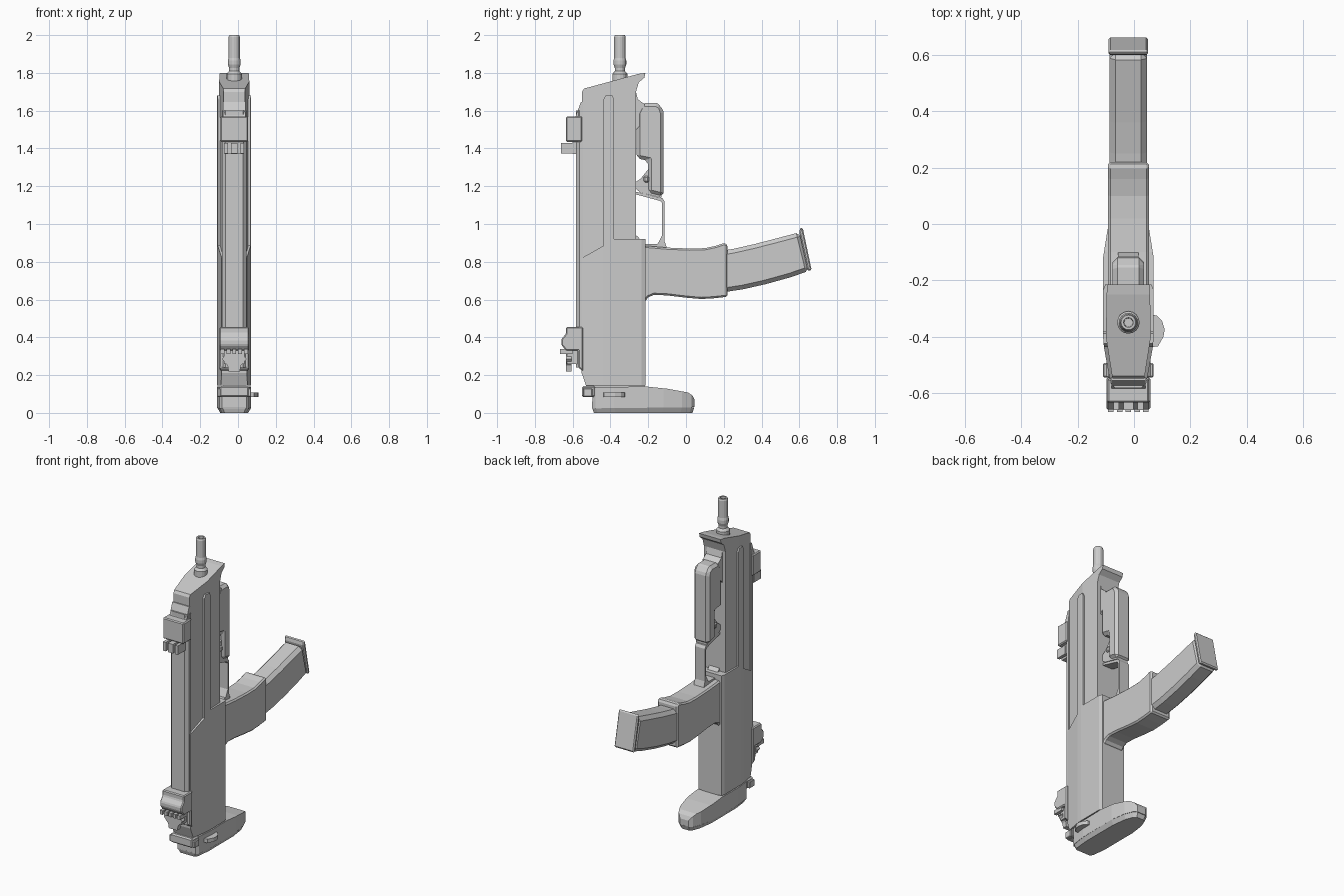
import bpy, bmesh
from math import cos, sin, pi

CX = -0.02      # symmetry plane of the prop


def make(name, bm):
    bmesh.ops.recalc_face_normals(bm, faces=bm.faces[:])
    me = bpy.data.meshes.new(name)
    bm.to_mesh(me)
    bm.free()
    ob = bpy.data.objects.new(name, me)
    bpy.context.collection.objects.link(ob)
    return ob


def loft(name, rings):
    bm = bmesh.new()
    vs = [[bm.verts.new(p) for p in r] for r in rings]
    n = len(rings[0])
    for a, b in zip(vs, vs[1:]):
        for i in range(n):
            j = (i + 1) % n
            bm.faces.new((a[i], a[j], b[j], b[i]))
    bm.faces.new(vs[0])
    bm.faces.new(vs[-1])
    return make(name, bm)


def side(name, pts, half, bevel=0, x=CX, angle=0.6):
    """Extrude a (y, z) profile sideways."""
    ob = loft(name, [[(x + s * half, y, z) for y, z in pts] for s in (-1, 1)])
    if bevel:
        m = ob.modifiers.new("chamfer", 'BEVEL')
        m.width, m.segments, m.limit_method, m.angle_limit = bevel, 1, 'ANGLE', angle
    return ob


def box(name, y0, y1, z0, z1, half, bevel=0, x=CX):
    return side(name, [(y0, z0), (y1, z0), (y1, z1), (y0, z1)], half, bevel, x)


def plan(widths):
    """Mirror a list of (y, half width) into a closed plan outline."""
    return [(CX + h, y) for y, h in widths] + [(CX - h, y) for y, h in reversed(widths)]


def combine(ob, cutter, op):
    m = ob.modifiers.new("cut", 'BOOLEAN')
    m.object, m.operation, m.solver = cutter, op, 'EXACT'
    dg = bpy.context.evaluated_depsgraph_get()
    me = bpy.data.meshes.new_from_object(ob.evaluated_get(dg))
    ob.modifiers.clear()
    ob.data = me
    bpy.data.objects.remove(cutter)
    return ob


def shell(name, pts, widths):
    """Side profile intersected with a plan outline."""
    p = plan(widths)
    cutter = loft("plan_cutter", [[(x, y, z) for x, y in p] for z in (-0.5, 2.5)])
    return combine(side(name, pts, 0.3), cutter, 'INTERSECT')


def lathe(name, prof, y, n=16):
    return loft(name, [[(CX + r * cos(2 * pi * i / n), y + r * sin(2 * pi * i / n), z)
                        for i in range(n)] for r, z in prof])


# upper body with the sloped nose
shell("upper_body",
      [(-0.55, 0.3), (-0.265, 0.3), (-0.265, 1.70), (-0.25, 1.75), (-0.22, 1.775),
       (-0.215, 1.80), (-0.25, 1.795), (-0.54, 1.717), (-0.55, 1.70)],
      [(-0.56, 0.055), (-0.40, 0.080), (-0.20, 0.076)])

# lower shell with its raised tongue on both sides
shell("lower_shell",
      [(-0.552, 0.82), (-0.552, 0.21), (-0.53, 0.145), (-0.215, 0.145), (-0.215, 0.92),
       (-0.38, 0.92), (-0.38, 1.66), (-0.39, 1.68), (-0.425, 1.68), (-0.437, 1.66),
       (-0.437, 0.885)],
      [(-0.56, 0.065), (-0.437, 0.087), (-0.40, 0.090), (-0.235, 0.090), (-0.21, 0.080)])
box("stock_neck", -0.53, -0.22, 0.12, 0.16, 0.06)

# rail along the front
rail = [(CX + a, y) for a, y in ((0.064, -0.545), (0.064, -0.565), (0.046, -0.583),
                                 (-0.046, -0.583), (-0.064, -0.565), (-0.064, -0.545))]
loft("front_rail", [[(x, y, z) for x, y in rail] for z in (0.24, 1.60)])

# barrel with an open bore
lathe("barrel", [(0.040, 1.74), (0.040, 1.795), (0.027, 1.81), (0.027, 1.825), (0.034, 1.845),
                 (0.034, 1.865), (0.030, 1.88), (0.030, 1.99), (0.026, 2.0), (0.017, 2.0),
                 (0.015, 1.92)], -0.35)

# folded foregrip and its hinge
side("foregrip",
     [(-0.235, 1.64), (-0.155, 1.64), (-0.13, 1.625), (-0.118, 1.59), (-0.118, 1.145),
      (-0.20, 1.165), (-0.20, 1.335), (-0.262, 1.348), (-0.262, 1.59)], 0.056, 0.018)
side("foregrip_latch", [(-0.27, 1.19), (-0.24, 1.165), (-0.13, 1.14), (-0.13, 1.25),
                        (-0.20, 1.29), (-0.24, 1.24), (-0.27, 1.22)], 0.040)
box("latch_pin", -0.225, -0.195, 1.22, 1.255, 0.05, 0.008)
side("foregrip_hinge", [(-0.28, 1.74), (-0.265, 1.70), (-0.255, 1.66), (-0.22, 1.635),
                        (-0.22, 1.55), (-0.28, 1.48)], 0.055)

# trigger guard strip
outer = [(-0.27, 1.172), (-0.125, 1.137), (-0.114, 1.12), (-0.114, 0.91), (-0.10, 0.87),
         (-0.24, 0.86), (-0.27, 0.90)]
inner = [(-0.27, 1.158), (-0.136, 1.122), (-0.126, 1.11), (-0.126, 0.94), (-0.15, 0.895),
         (-0.22, 0.895), (-0.262, 0.94)]
side("trigger_guard", outer + inner[::-1], 0.036)

# grip
side("grip",
     [(-0.25, 0.90), (-0.215, 0.885), (-0.10, 0.875), (0.02, 0.87), (0.10, 0.872), (0.16, 0.885),
      (0.205, 0.90), (0.22, 0.89), (0.22, 0.615), (0.15, 0.607), (0.08, 0.603), (0.0, 0.61),
      (-0.10, 0.622), (-0.17, 0.625), (-0.20, 0.612), (-0.215, 0.59), (-0.25, 0.59)],
     0.073, 0.024)

# curved magazine and end plate
top = [(0.15, 0.852), (0.25, 0.868), (0.36, 0.893), (0.48, 0.924), (0.605, 0.957)]
bottom = [(0.655, 0.753), (0.55, 0.717), (0.42, 0.681), (0.30, 0.654), (0.15, 0.632)]
side("magazine", top + bottom, 0.067, 0.022)
side("magazine_plate", [(0.60, 0.955), (0.605, 0.982), (0.618, 0.980), (0.665, 0.757),
                        (0.645, 0.750)], 0.070, 0.012)

# butt pad with tapered sole
butt = [(-0.50, 0.062), (-0.48, 0.078), (-0.38, 0.090), (-0.12, 0.090), (-0.02, 0.074),
        (0.03, 0.052), (0.046, 0.030)]
shell("butt", [(-0.497, 0.024), (-0.495, 0.135), (-0.215, 0.14), (-0.10, 0.128), (0.01, 0.108),
               (0.034, 0.092), (0.048, 0.065), (0.046, 0.03)], butt)
p = plan(butt)
loft("butt_sole", [[(CX + (x - CX) * s, -0.225 + (y + 0.225) * t, z) for x, y in p]
                   for z, s, t in ((0.0, 0.82, 0.955), (0.028, 1, 0.99))])
box("butt_heel", -0.55, -0.48, 0.083, 0.142, 0.078, 0.008)

# sling loop on one side
tab = [(0.04, -0.44), (0.085, -0.435), (0.105, -0.40), (0.109, -0.375), (0.10, -0.345),
       (0.08, -0.325), (0.04, -0.32)]
loft("sling_tab", [[(x, y, z) for x, y in tab] for z in (0.083, 0.108)])

# front sight
side("front_sight_ramp", [(-0.545, 1.645), (-0.557, 1.645), (-0.588, 1.56), (-0.545, 1.56)], 0.06)
box("front_sight_block", -0.635, -0.55, 1.435, 1.57, 0.074, 0.006)
box("front_sight_base", -0.60, -0.56, 1.37, 1.44, 0.05)
for i, (dx, w) in enumerate(((-0.043, 0.010), (0, 0.018), (0.043, 0.010))):
    box(f"front_sight_post_{i}", -0.662, -0.59, 1.372, 1.43, w, x=CX + dx)

# rear sight
side("rear_sight_body",
     [(-0.545, 0.455), (-0.635, 0.455), (-0.635, 0.42), (-0.66, 0.39), (-0.66, 0.36),
      (-0.635, 0.33), (-0.57, 0.33), (-0.57, 0.24), (-0.545, 0.22)], 0.078, 0.006)
box("rear_sight_core", -0.63, -0.55, 0.26, 0.34, 0.055)
for i in range(5):
    box(f"rear_sight_tooth_{i}", -0.668, -0.60, 0.312, 0.338, 0.010, x=CX + (i - 2) * 0.031)
knob = [(-0.065, 0.285), (-0.035, 0.25), (-0.03, 0.22), (0.03, 0.22), (0.035, 0.25),
        (0.065, 0.285), (0.04, 0.32), (-0.04, 0.32)]
loft("rear_sight_knob", [[(CX + x, y, z) for x, z in knob] for y in (-0.635, -0.605)])
for s in (-1, 1):
    box("rear_side_lug", -0.545, -0.495, 0.085, 0.13, 0.012, 0.004, x=CX + s * 0.078)
